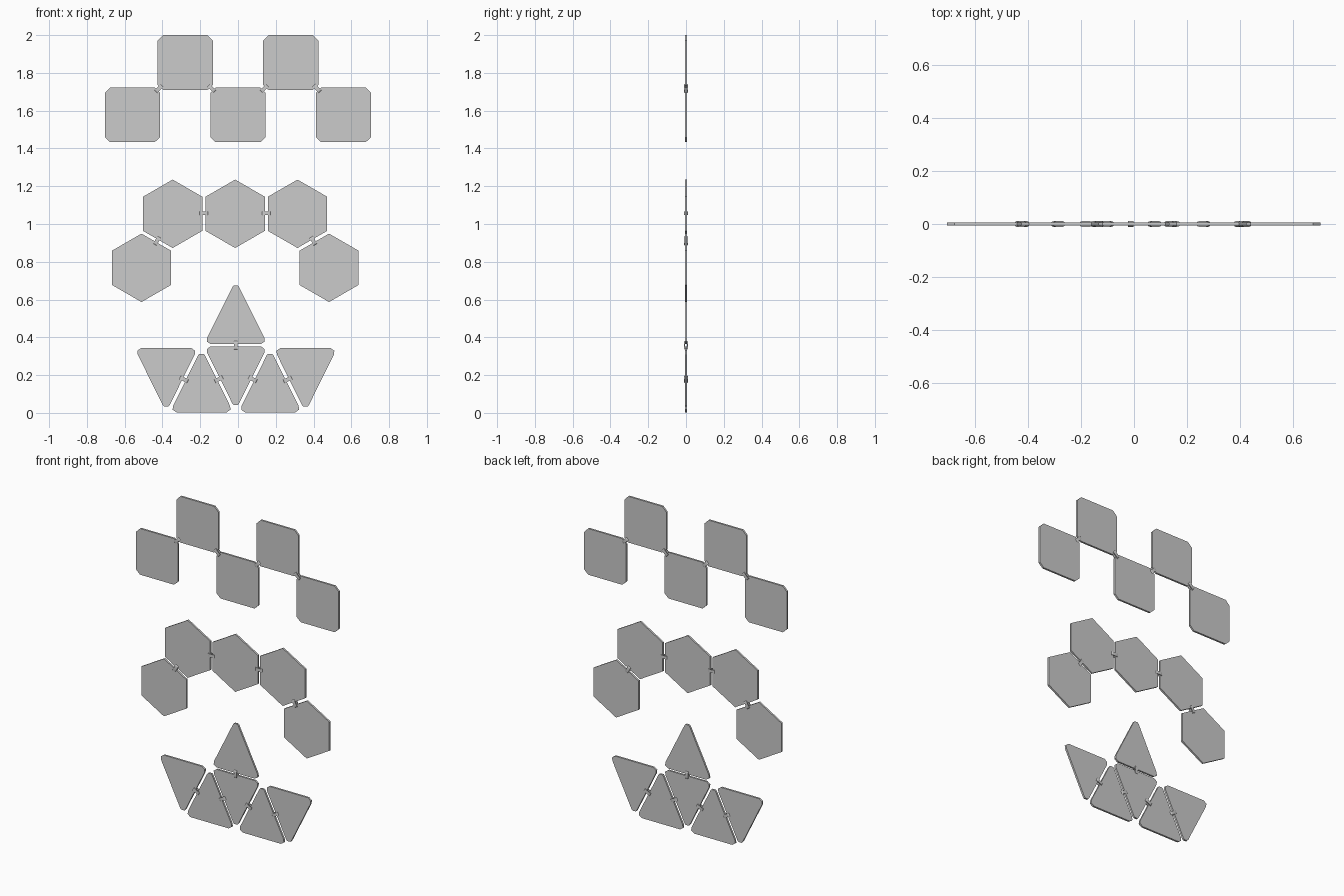
import bpy, bmesh, math
from mathutils import Matrix, Vector

if "Cube" in bpy.data.objects:
    bpy.data.objects.remove(bpy.data.objects["Cube"])

PLATE_Y = 0.006    # half thickness of a plate
LINK_Y = 0.0105    # half depth of a link


def make_object(name, bm, smooth=False):
    bmesh.ops.recalc_face_normals(bm, faces=bm.faces)
    me = bpy.data.meshes.new(name)
    bm.to_mesh(me)
    bm.free()
    ob = bpy.data.objects.new(name, me)
    bpy.context.collection.objects.link(ob)
    return ob


def plate(name, profile, cx, cz, flip=1):
    # flat polygon in the xz plane, extruded through y
    bm = bmesh.new()
    f = bm.faces.new([bm.verts.new((cx + x, -PLATE_Y, cz + flip * z)) for x, z in profile])
    r = bmesh.ops.extrude_face_region(bm, geom=[f])
    vs = [g for g in r["geom"] if isinstance(g, bmesh.types.BMVert)]
    bmesh.ops.translate(bm, verts=vs, vec=(0, 2 * PLATE_Y, 0))
    return make_object(name, bm)


def link(name, x, z, angle):
    # oval ring running through both plates, lying across the gap
    half_len, half_w, wall, n = 0.025, 0.010, 0.004, 8

    def stadium(r):
        pts = []
        c = half_len - LINK_Y
        for side, start in ((1, -90), (-1, 90)):
            for i in range(n + 1):
                a = math.radians(start + 180 * i / n)
                pts.append((side * c + r * math.cos(a), r * math.sin(a)))
        return pts

    bm = bmesh.new()
    rot = Matrix.Rotation(-math.radians(angle), 4, 'Y')
    loops = []
    for r, w in ((LINK_Y, -half_w), (LINK_Y, half_w), (LINK_Y - wall, half_w), (LINK_Y - wall, -half_w)):
        loops.append([bm.verts.new(rot @ Vector((px, py, w)) + Vector((x, 0, z)))
                      for px, py in stadium(r)])
    m = len(loops[0])
    for k in range(4):
        a, b = loops[k], loops[(k + 1) % 4]
        for i in range(m):
            j = (i + 1) % m
            bm.faces.new((a[i], a[j], b[j], b[i]))
    return make_object(name, bm)


# profiles
h, c = 0.146, 0.028
SQUARE = [(h - c, -h + 0.002), (h, -h + c), (h, h - c), (h - c, h),
          (-h + c, h), (-h, h - c), (-h, -h + c), (-h + c, -h + 0.002)]
HEX = [(0.181 * math.cos(math.radians(30 + 60 * i)),
        0.181 * math.sin(math.radians(30 + 60 * i))) for i in range(6)]
TRI = [(-0.133, 0), (0.133, 0), (0.153, 0.014), (0.151, 0.034), (0.018, 0.302), (0.011, 0.310),
       (-0.011, 0.310), (-0.018, 0.302), (-0.151, 0.034), (-0.153, 0.014)]

# zigzag row of square plates
for i, x in enumerate((-0.559, -0.279, 0, 0.279, 0.558)):
    plate(f"square_plate_{i}", SQUARE, x, 1.854 if i % 2 else 1.577)
for i, x in enumerate((-0.419, -0.139, 0.139, 0.418)):
    link(f"square_link_{i}", x, 1.717, -45 if i % 2 else 45)

# arch of hexagon plates
for i, (x, z) in enumerate(((-0.511, 0.768), (-0.346, 1.054), (-0.015, 1.054),
                            (0.315, 1.054), (0.482, 0.768))):
    plate(f"hexagon_plate_{i}", HEX, x, z)
for i, (x, z, a) in enumerate(((-0.429, 0.911, 60), (-0.181, 1.057, 0),
                               (0.150, 1.057, 0), (0.399, 0.911, -60))):
    link(f"hexagon_link_{i}", x, z, a)

# fan of triangle plates
for i, (x, z, f) in enumerate(((-0.380, 0.343, -1), (-0.193, 0.003, 1), (-0.012, 0.352, -1),
                               (0.170, 0.003, 1), (0.357, 0.343, -1), (-0.012, 0.364, 1))):
    plate(f"triangle_plate_{i}", TRI, x, z, f)
for i, (x, z, a) in enumerate(((-0.286, 0.177, -26), (-0.102, 0.178, 26), (0.078, 0.178, -26),
                               (0.263, 0.177, 26), (-0.012, 0.358, 90))):
    link(f"triangle_link_{i}", x, z, a)

# smooth the curved links
for ob in bpy.data.objects:
    ob.select_set("link" in ob.name)
    if "link" in ob.name:
        bpy.context.view_layer.objects.active = ob
bpy.ops.object.shade_smooth_by_angle(angle=math.radians(40))
